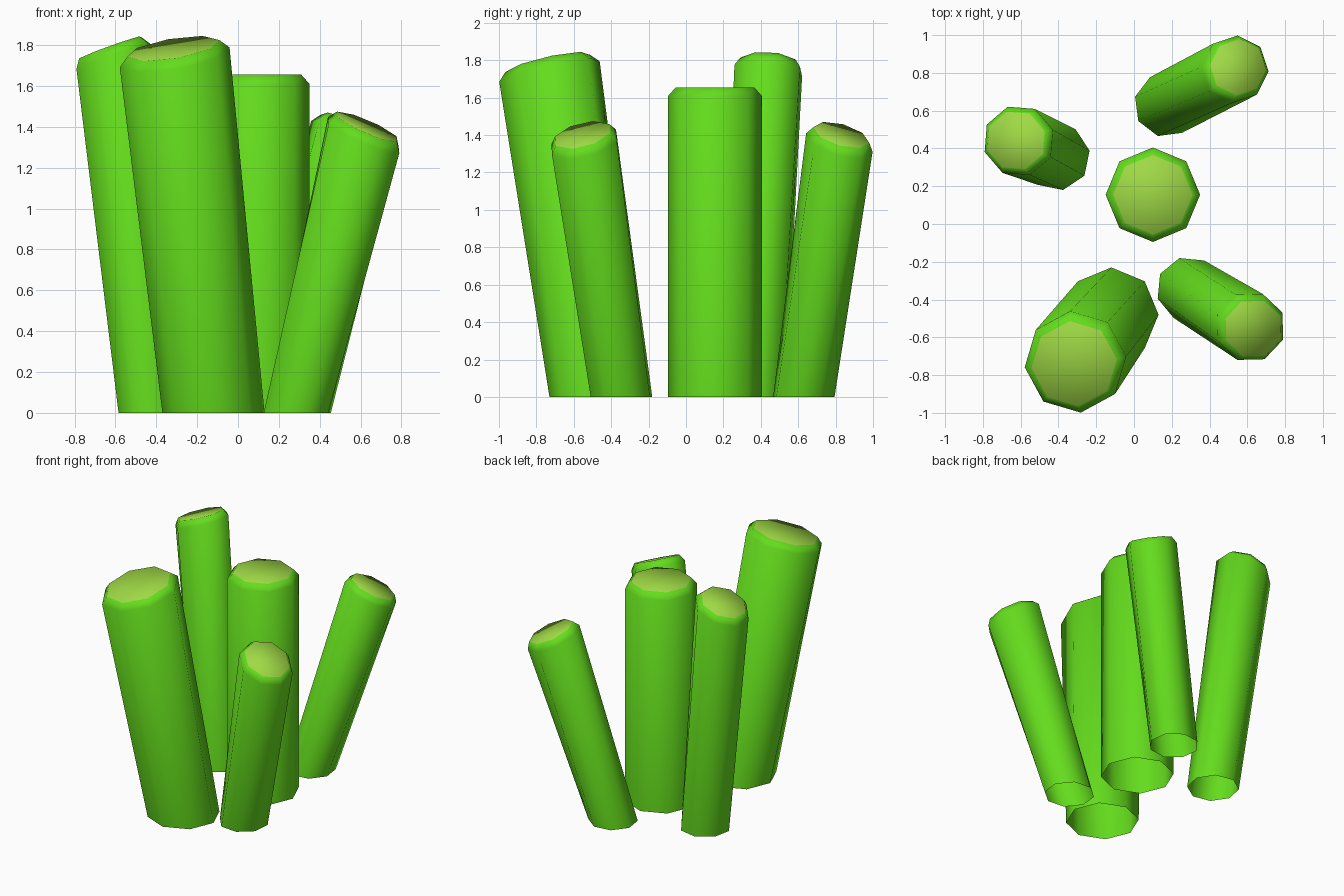
import bpy
import bmesh
from math import cos, sin, radians, pi
from mathutils import Vector

if "Cube" in bpy.data.objects:
    bpy.data.objects.remove(bpy.data.objects["Cube"])

SIDES = 8


def material(name, color):
    m = bpy.data.materials.new(name)
    m.diffuse_color = color
    m.use_nodes = True
    m.node_tree.nodes["Principled BSDF"].inputs["Base Color"].default_value = m.diffuse_color
    return m


skin = material("stalk_skin", (0.127, 0.716, 0.012, 1))
cut = material("cut_end", (0.35, 0.70, 0.06, 1))


def ring(bm, center, radius, turn, slope=(0, 0)):
    """Octagon of vertices, flat in plan, lying on a sloped plane."""
    verts = []
    for i in range(SIDES):
        a = radians(turn) + 2 * pi * i / SIDES
        dx, dy = radius * cos(a), radius * sin(a)
        z = center[2] + slope[0] * dx + slope[1] * dy
        verts.append(bm.verts.new((center[0] + dx, center[1] + dy, z)))
    return verts


def stalk(name, base, base_r, base_turn, top, top_r, top_turn, slope):
    """Leaning open-bottomed tube with a bevelled, slanted cut end."""
    bm = bmesh.new()
    normal = Vector((-slope[0], -slope[1], 1)).normalized()
    cap_center = Vector(top) + normal * 0.045
    rings = [
        ring(bm, (*base, 0), base_r, base_turn),
        ring(bm, top, top_r, top_turn, slope),
        ring(bm, cap_center, top_r * 0.84, top_turn, slope),
    ]
    # side walls and bevel
    for low, high in zip(rings, rings[1:]):
        for i in range(SIDES):
            j = (i + 1) % SIDES
            bm.faces.new((low[i], low[j], high[j], high[i]))
    # pale cut end
    bm.faces.new(rings[-1]).material_index = 1
    for f in bm.faces:
        f.smooth = True
    mesh = bpy.data.meshes.new(name)
    bm.to_mesh(mesh)
    bm.free()
    mesh.materials.append(skin)
    mesh.materials.append(cut)
    obj = bpy.data.objects.new(name, mesh)
    bpy.context.collection.objects.link(obj)


# upright middle stalk, then the four that lean outwards
stalk("center_stalk", (0.10, 0.155), 0.25, 0, (0.10, 0.155, 1.61), 0.25, 0, (0, 0))
stalk("front_left_stalk", (-0.12, -0.48), 0.25, 0, (-0.31, -0.73, 1.74), 0.27, 6, (0.16, 0.22))
stalk("back_left_stalk", (-0.41, 0.355), 0.178, 11, (-0.61, 0.44, 1.745), 0.19, 18, (0.36, -0.06))
stalk("back_right_stalk", (0.17, 0.63), 0.17, 30, (0.535, 0.82, 1.36), 0.178, 41, (-0.40, -0.25))
stalk("front_right_stalk", (0.29, -0.345), 0.172, 17, (0.615, -0.545, 1.36), 0.187, 24, (-0.42, 0.22))
